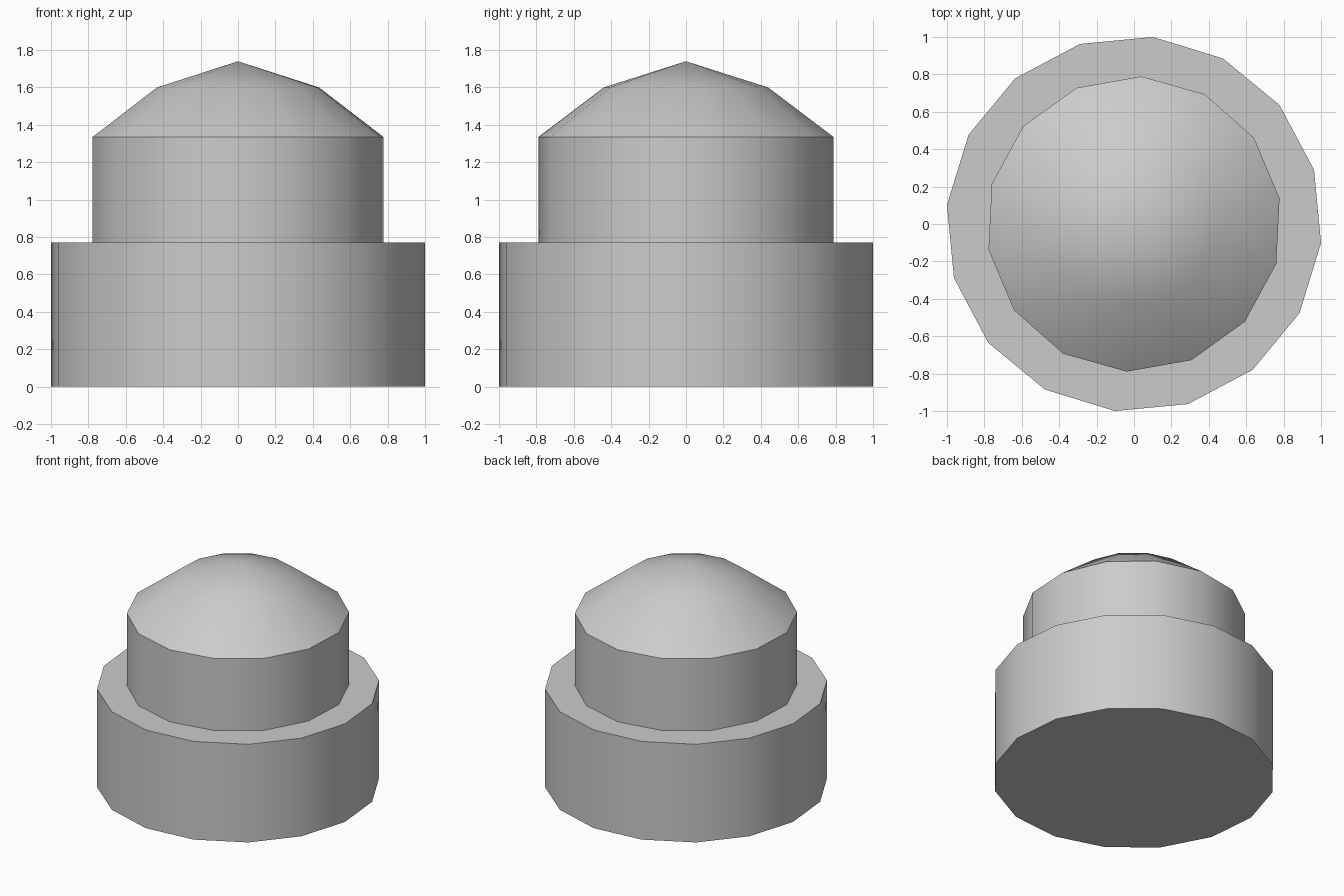
import bpy
import bmesh
from math import cos, sin, radians, tau

if "Cube" in bpy.data.objects:
    bpy.data.objects.remove(bpy.data.objects["Cube"], do_unlink=True)

grey = bpy.data.materials.new("light grey")
grey.use_nodes = True
colour = (0.6, 0.6, 0.6, 1)
grey.diffuse_color = colour
grey.node_tree.nodes["Principled BSDF"].inputs["Base Color"].default_value = colour


def turned(name, sides, turn, profile):
    """Solid of stacked polygon rings (radius, z); radius 0 makes a tip."""
    bm = bmesh.new()
    rings = []
    for r, z in profile:
        count = sides if r else 1
        angles = [radians(turn) + tau * i / sides for i in range(count)]
        rings.append([bm.verts.new((r * cos(a), r * sin(a), z)) for a in angles])
    bm.faces.new(rings[0][::-1])
    for low, high in zip(rings, rings[1:]):
        for i in range(sides):
            j = (i + 1) % sides
            top = [high[j], high[i]] if len(high) > 1 else [high[0]]
            bm.faces.new([low[i], low[j]] + top)
    if len(rings[-1]) > 1:
        bm.faces.new(rings[-1])
    mesh = bpy.data.meshes.new(name)
    bm.to_mesh(mesh)
    bm.free()
    mesh.materials.append(grey)
    obj = bpy.data.objects.new(name, mesh)
    bpy.context.collection.objects.link(obj)
    bpy.ops.object.select_all(action="DESELECT")
    obj.select_set(True)
    bpy.context.view_layer.objects.active = obj
    bpy.ops.object.shade_smooth_by_angle(angle=radians(30))
    return obj


# Wide base drum
turned("base", 16, -5.8, [(1.005, 0), (1.005, 0.77)])

# Narrower drum with a faceted domed cap
turned("domed_top", 14, 10, [(0.79, 0.77), (0.79, 1.335), (0.44, 1.6), (0, 1.74)])
